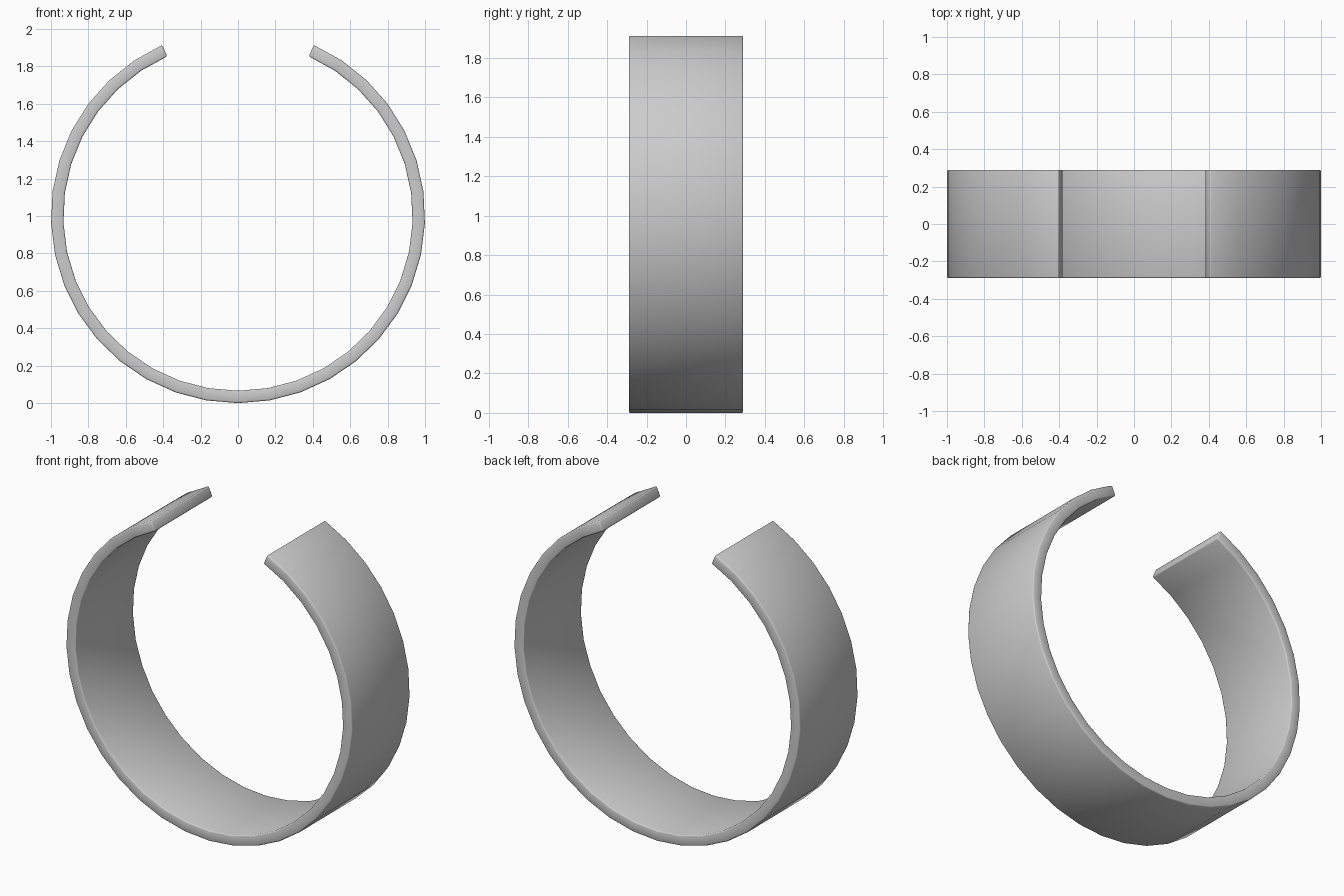
import bpy, bmesh
from math import sin, cos, radians

if "Cube" in bpy.data.objects:
    bpy.data.objects.remove(bpy.data.objects["Cube"])

SEGMENTS = 32
HALF_ARC = radians(156.1)      # measured from the bottom of the ring
OUTER, INNER, HALF_WIDTH = 1.0, 0.934, 0.29

# open cuff: rectangular section swept around the arc
bm = bmesh.new()
section = [(OUTER, -HALF_WIDTH), (OUTER, HALF_WIDTH),
           (INNER, HALF_WIDTH), (INNER, -HALF_WIDTH)]
rings = []
for i in range(SEGMENTS + 1):
    a = -HALF_ARC + 2 * HALF_ARC * i / SEGMENTS
    rings.append([bm.verts.new((r * sin(a), y, 1 - r * cos(a))) for r, y in section])
for p, q in zip(rings, rings[1:]):
    for k in range(4):
        n = (k + 1) % 4
        bm.faces.new((p[k], p[n], q[n], q[k]))
bm.faces.new(rings[0])
bm.faces.new(rings[-1][::-1])
bmesh.ops.recalc_face_normals(bm, faces=bm.faces[:])

mesh = bpy.data.meshes.new("open_cuff_band")
bm.to_mesh(mesh)
bm.free()
cuff = bpy.data.objects.new("open_cuff_band", mesh)
bpy.context.collection.objects.link(cuff)

# slightly softened rims and ends
bevel = cuff.modifiers.new("soft_edges", 'BEVEL')
bevel.width = 0.008
bevel.segments = 2
bevel.limit_method = 'ANGLE'
bevel.angle_limit = radians(40)

for poly in mesh.polygons:
    poly.use_smooth = True
